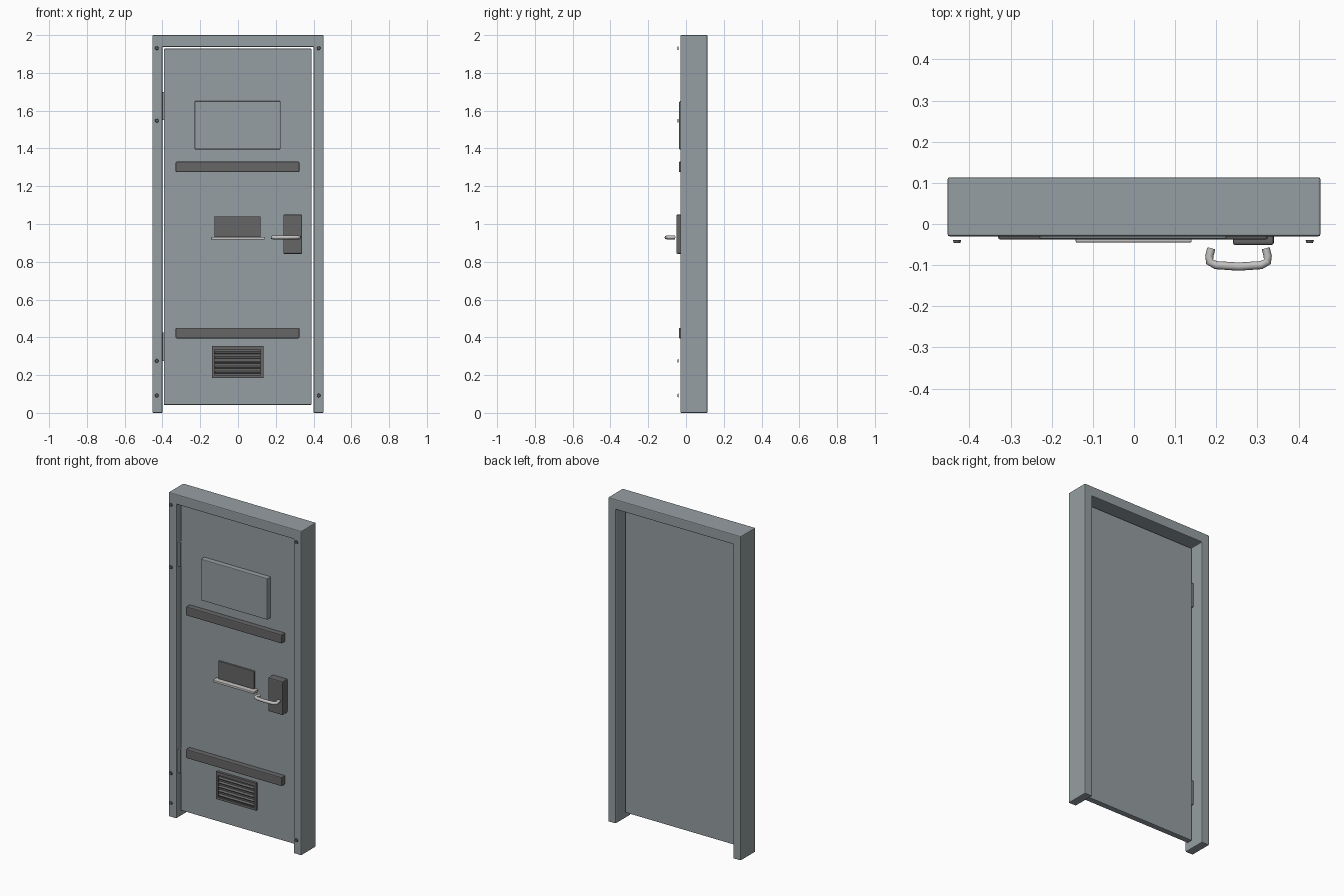
import bpy
import bmesh
import math
from mathutils import Matrix

if "Cube" in bpy.data.objects:
    bpy.data.objects.remove(bpy.data.objects["Cube"])


def material(name, r, g, b):
    m = bpy.data.materials.new(name)
    m.use_nodes = True
    m.diffuse_color = (r, g, b, 1)
    m.node_tree.nodes["Principled BSDF"].inputs["Base Color"].default_value = (r, g, b, 1)
    return m


paint = material("grey green paint", 0.305, 0.345, 0.36)
dark = material("dark grey metal", 0.135, 0.132, 0.137)
steel = material("light steel", 0.56, 0.55, 0.54)


def finish(name, bm, mat, bevel=0.0):
    bmesh.ops.recalc_face_normals(bm, faces=bm.faces)
    mesh = bpy.data.meshes.new(name)
    bm.to_mesh(mesh)
    bm.free()
    mesh.materials.append(mat)
    obj = bpy.data.objects.new(name, mesh)
    bpy.context.collection.objects.link(obj)
    if bevel:
        mod = obj.modifiers.new("Bevel", "BEVEL")
        mod.width = bevel
        mod.segments = 2
    return obj


def box(name, x, y, z, mat, bevel=0.0, tilt=0.0):
    """Box given by (min, max) ranges, optionally tilted about x."""
    bm = bmesh.new()
    size = [r[1] - r[0] for r in (x, y, z)]
    centre = [(r[0] + r[1]) / 2 for r in (x, y, z)]
    m = Matrix.Translation(centre) @ Matrix.Rotation(tilt, 4, "X") @ Matrix.Diagonal((*size, 1))
    bmesh.ops.create_cube(bm, size=1, matrix=m)
    return finish(name, bm, mat, bevel)


FRONT = -0.001  # door leaf front plane

# Door frame: U-shaped outline extruded in depth
W, IN, TOP = 0.453, 0.4, 1.938
outline = [(-W, 0), (-W, 2), (W, 2), (W, 0), (IN, 0), (IN, TOP), (-IN, TOP), (-IN, 0)]
bm = bmesh.new()
face = bm.faces.new([bm.verts.new((x, -0.03, z)) for x, z in outline])
ext = bmesh.ops.extrude_face_region(bm, geom=[face])
moved = [v for v in ext["geom"] if isinstance(v, bmesh.types.BMVert)]
bmesh.ops.translate(bm, verts=moved, vec=(0, 0.1435, 0))
finish("door_frame", bm, paint, 0.005)

# Door leaf and raised upper panel
box("door_leaf", (-0.392, 0.389), (FRONT, 0.036), (0.042, 1.928), paint, 0.004)
box("upper_panel", (-0.23, 0.225), (-0.036, FRONT), (1.395, 1.65), paint, 0.004)

# Hinges
for name, z in (("upper_hinge", 1.55), ("lower_hinge", 0.275)):
    box(name, (-0.403, -0.388), (-0.012, 0.042), (z, z + 0.15), paint)

# Horizontal rails
for name, z in (("upper_rail", 1.275), ("lower_rail", 0.395)):
    box(name, (-0.33, 0.325), (-0.038, FRONT), (z, z + 0.055), dark, 0.005)

# Mail flap with its ledge
box("mail_flap", (-0.125, 0.12), (-0.016, FRONT), (0.93, 1.04), dark, 0.004)
box("mail_ledge", (-0.142, 0.14), (-0.045, FRONT), (0.917, 0.931), steel, 0.003)

# Vent: back plate, rim and tilted louvres
box("vent_plate", (-0.138, 0.134), (-0.008, FRONT), (0.186, 0.355), dark)
for name, x, z in (
    ("vent_rim_left", (0.12, 0.134), (0.186, 0.355)),
    ("vent_rim_right", (-0.138, -0.124), (0.186, 0.355)),
    ("vent_rim_top", (-0.124, 0.12), (0.335, 0.355)),
    ("vent_rim_bottom", (-0.124, 0.12), (0.186, 0.2)),
):
    box(name, x, (-0.016, -0.008), z, dark)
for i in range(5):
    z = 0.216 + i * 0.026
    box("vent_louvre_%d" % (i + 1), (-0.122, 0.118), (-0.018, -0.002),
        (z - 0.003, z + 0.003), dark, tilt=math.radians(35))

# Lock plate
box("lock_plate", (0.24, 0.34), (-0.051, FRONT), (0.842, 1.05), dark, 0.006)

# Curved pull handle
curve = bpy.data.curves.new("handle", "CURVE")
curve.dimensions = "3D"
curve.bevel_depth = 0.01
curve.bevel_resolution = 2
curve.use_fill_caps = True
path = [(-0.066, -0.059), (-0.071, -0.078), (-0.07, -0.092), (-0.055, -0.1),
        (0, -0.1035), (0.055, -0.1), (0.07, -0.092), (0.071, -0.078), (0.066, -0.059)]
spline = curve.splines.new("POLY")
spline.points.add(len(path) - 1)
for p, (x, y) in zip(spline.points, path):
    p.co = (0.254 + x, y, 0.929, 1)
curve.materials.append(steel)
handle = bpy.data.objects.new("handle", curve)
bpy.context.collection.objects.link(handle)

# Frame bolts
for side, x, heights in (("right", -0.43, (1.931, 1.547, 0.275, 0.092)),
                         ("left", 0.427, (1.931, 0.092))):
    for i, z in enumerate(heights):
        bm = bmesh.new()
        m = Matrix.Translation((x, -0.0425, z)) @ Matrix.Rotation(math.pi / 2, 4, "X")
        bmesh.ops.create_cone(bm, cap_ends=True, segments=12, radius1=0.01,
                              radius2=0.008, depth=0.007, matrix=m)
        finish("%s_bolt_%d" % (side, i + 1), bm, dark)
